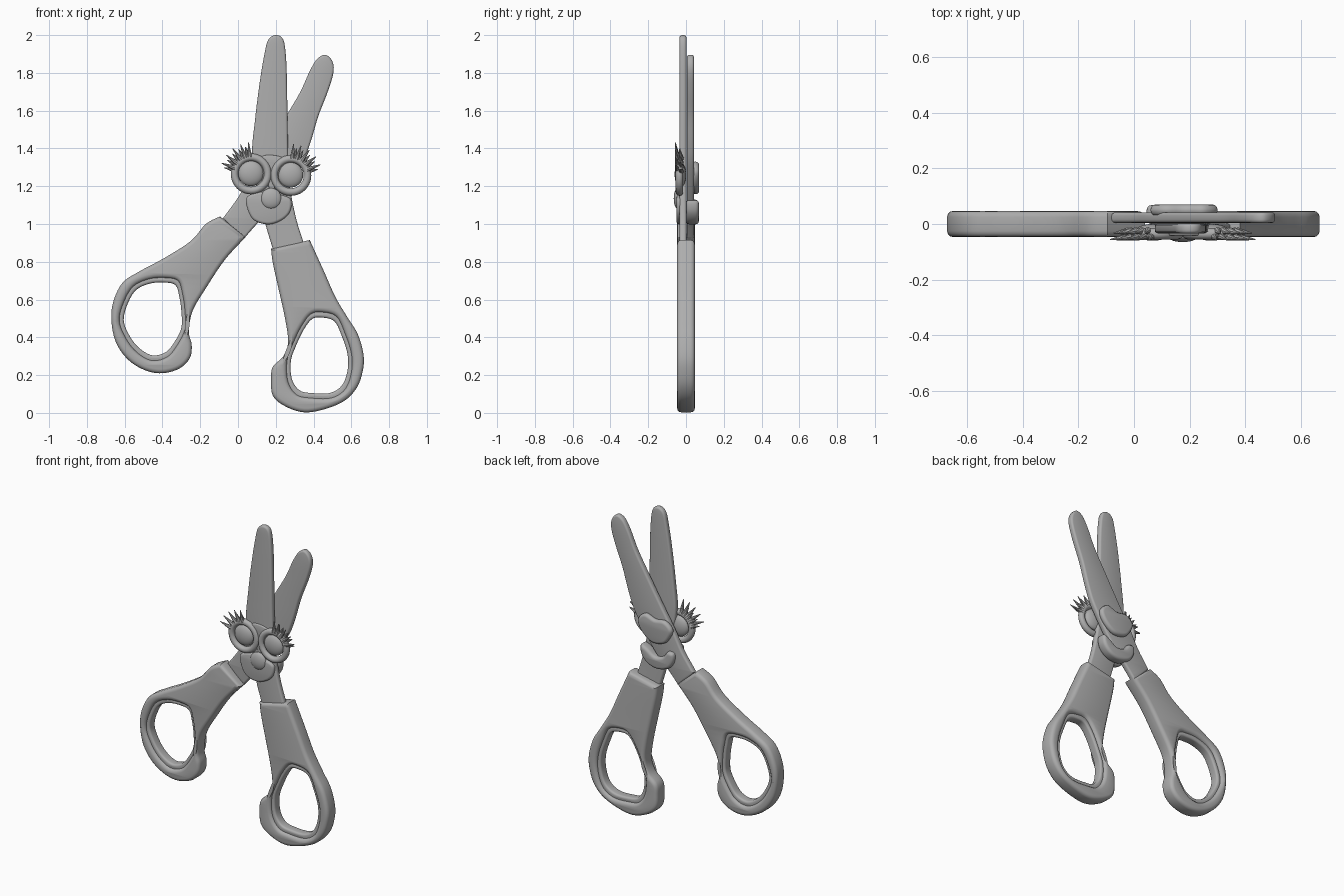
import bpy, bmesh, math
from mathutils import Vector

if "Cube" in bpy.data.objects:
    bpy.data.objects.remove(bpy.data.objects["Cube"])

grey = bpy.data.materials.new("plain grey")
grey.diffuse_color = (0.42, 0.42, 0.42, 1)
grey.use_nodes = True
grey.node_tree.nodes["Principled BSDF"].inputs["Base Color"].default_value = grey.diffuse_color


def finish(ob, name, angle=40):
    ob.name = name
    ob.data.materials.clear()
    ob.data.materials.append(grey)
    bpy.ops.object.select_all(action='DESELECT')
    ob.select_set(True)
    bpy.context.view_layer.objects.active = ob
    bpy.ops.object.shade_smooth_by_angle(angle=math.radians(angle))
    return ob


def smooth(pts, closed=True, n=5):
    """Catmull-Rom curve through the points; open curves keep sharp ends."""
    p = [Vector(q) for q in pts]
    m, out = len(p), []
    for i in range(m if closed else m - 1):
        idx = [(i + k) % m if closed else min(max(i + k, 0), m - 1) for k in (-1, 0, 1, 2)]
        a, b, c, d = (p[j] for j in idx)
        for s in range(n):
            t = s / n
            out.append(0.5 * (2 * b + (c - a) * t + (2 * a - 5 * b + 4 * c - d) * t * t
                              + (3 * b - a - 3 * c + d) * t ** 3))
    if not closed:
        out.append(p[-1])
    return out


def plate(name, loops, y0, y1, bevel):
    """Rounded slab in the xz plane; later loops are holes."""
    cu = bpy.data.curves.new(name, 'CURVE')
    cu.dimensions, cu.fill_mode = '2D', 'BOTH'
    cu.bevel_depth, cu.bevel_resolution, cu.offset = bevel, 2, -bevel
    cu.extrude = (y1 - y0) / 2 - bevel
    for loop in loops:
        sp = cu.splines.new('POLY')
        sp.points.add(len(loop) - 1)
        for pt, v in zip(sp.points, loop):
            pt.co = (v.x, v.y, 0, 1)
        sp.use_cyclic_u = True
    tmp = bpy.data.objects.new(name + "_curve", cu)
    bpy.context.collection.objects.link(tmp)
    dg = bpy.context.evaluated_depsgraph_get()
    me = bpy.data.meshes.new_from_object(tmp.evaluated_get(dg))
    bpy.data.objects.remove(tmp)
    bm = bmesh.new()
    bm.from_mesh(me)
    bmesh.ops.remove_doubles(bm, verts=bm.verts, dist=0.0002)
    for v in bm.verts:
        v.co = (v.co.x, (y0 + y1) / 2 - v.co.z, v.co.y)
    bmesh.ops.recalc_face_normals(bm, faces=bm.faces)
    bm.to_mesh(me)
    bm.free()
    ob = bpy.data.objects.new(name, me)
    bpy.context.collection.objects.link(ob)
    return finish(ob, name)


def ball(name, loc, scale):
    bpy.ops.mesh.primitive_uv_sphere_add(segments=28, ring_count=16, radius=1, location=loc)
    ob = bpy.context.object
    ob.scale = scale
    return finish(ob, name)


def handle(side, outline, hole):
    outline, hole = smooth(outline, closed=False), smooth(hole)
    mid = sum(hole, Vector((0, 0))) / len(hole)
    wide = [mid + (v - mid) * 1.13 for v in hole]
    rim = [mid + (v - mid) * 1.2 for v in hole]
    plate(side + "_handle", [outline, wide], -0.047, 0.047, 0.022)
    plate(side + "_finger_hole_lip", [rim, hole], -0.03, 0.03, 0.012)


# Handles with finger holes
handle("left",
       [(-.095, 1.04), (-.17, 1.0), (-.25, .91), (-.39, .82), (-.52, .75), (-.61, .69),
        (-.66, .59), (-.67, .485), (-.645, .37), (-.58, .28), (-.49, .225), (-.40, .21),
        (-.31, .235), (-.255, .29), (-.245, .36), (-.26, .43), (-.24, .54), (-.17, .66),
        (-.07, .81), (.04, .93)],
       [(-.465, .685), (-.385, .69), (-.33, .675), (-.31, .61), (-.30, .54), (-.30, .45),
        (-.34, .37), (-.385, .32), (-.455, .305), (-.525, .345), (-.575, .41),
        (-.605, .49), (-.585, .575), (-.54, .65)])
handle("right",
       [(.175, .87), (.185, .79), (.215, .655), (.25, .495), (.265, .375), (.24, .30),
        (.185, .245), (.175, .18), (.185, .09), (.25, .035), (.35, .003), (.46, .02),
        (.565, .065), (.63, .135), (.66, .22), (.665, .305), (.635, .415), (.58, .505),
        (.515, .615), (.455, .75), (.38, .915)],
       [(.44, .505), (.39, .495), (.345, .435), (.305, .35), (.28, .275), (.285, .18),
        (.325, .12), (.39, .105), (.485, .105), (.55, .145), (.58, .225), (.58, .31),
        (.55, .405), (.51, .485)])

# Crossing blades with their shanks
plate("front_blade", [smooth(
    [(.19, .85), (.145, 1.0), (.11, 1.15), (.075, 1.36), (.09, 1.55), (.115, 1.75),
     (.14, 1.9), (.16, 1.975), (.20, 2.0), (.24, 1.975), (.255, 1.87), (.26, 1.7),
     (.265, 1.4), (.275, 1.2), (.31, 1.02), (.355, .88)], closed=False)],
    -0.034, 0.002, 0.012)
plate("back_blade", [smooth(
    [(.03, .92), (.10, 1.0), (.2, 1.1), (.33, 1.3), (.38, 1.42), (.425, 1.57),
     (.475, 1.7), (.505, 1.8), (.50, 1.86), (.465, 1.895), (.42, 1.875), (.38, 1.81),
     (.33, 1.7), (.26, 1.58), (.17, 1.43), (.06, 1.25), (0, 1.14), (-.08, 1.03)],
    closed=False)], 0.004, 0.042, 0.012)

# Round spectacles, eyes and lashes
for side, cx, cz, angles in (("left", .07, 1.265, (160, 143, 126, 110, 95)),
                             ("right", .28, 1.257, (20, 37, 54, 71, 85))):
    bpy.ops.mesh.primitive_torus_add(major_segments=40, minor_segments=12, major_radius=.088,
                                     minor_radius=.02, location=(cx, -.035, cz),
                                     rotation=(math.pi / 2, 0, 0))
    finish(bpy.context.object, side + "_spectacle_ring")
    ball(side + "_eye", (cx - .002, -.03, cz + .003), (.067, .03, .067))
    for k, deg in enumerate(angles):
        a = math.radians(deg)
        for j, (y, length) in enumerate(((-.045, .075), (-.025, .055))):
            b = a + (j * .12 if side == "left" else -j * .12)
            d = Vector((math.cos(b), -.15, math.sin(b))).normalized()
            base = Vector((cx + .092 * math.cos(b), y, cz + .092 * math.sin(b)))
            bpy.ops.mesh.primitive_cone_add(vertices=8, radius1=.014, radius2=.002,
                                            depth=length, location=base + d * length / 2)
            ob = bpy.context.object
            ob.rotation_euler = d.to_track_quat('Z', 'Y').to_euler()
            finish(ob, f"{side}_lash_{k}_{j}")

# Bridge, nose and smile on the front
plate("brow_bridge", [smooth([(.12, 1.35), (.18, 1.365), (.25, 1.34), (.22, 1.27),
                              (.19, 1.18), (.17, 1.18), (.14, 1.27)])], -.042, -.02, .008)
plate("mouth_plate", [smooth([(.045, 1.14), (.095, 1.165), (.16, 1.17), (.225, 1.155),
                              (.28, 1.13), (.275, 1.065), (.23, 1.02), (.16, .998),
                              (.085, 1.02), (.05, 1.08)])], -.05, -.005, .014)
ball("nose", (.175, -.043, 1.135), (.055, .022, .055))

# Raised nose lump and smile on the back
plate("back_nose_lump", [smooth([(.06, 1.27), (.11, 1.315), (.18, 1.31), (.25, 1.33),
                                 (.30, 1.28), (.27, 1.21), (.2, 1.16), (.12, 1.17),
                                 (.08, 1.21)])], .03, .07, .018)
plate("back_smile", [smooth([(.05, 1.12), (.09, 1.125), (.125, 1.085), (.18, 1.075),
                             (.235, 1.11), (.28, 1.125), (.275, 1.065), (.23, 1.015),
                             (.16, .998), (.085, 1.02), (.05, 1.07)])], .0, .068, .018)
